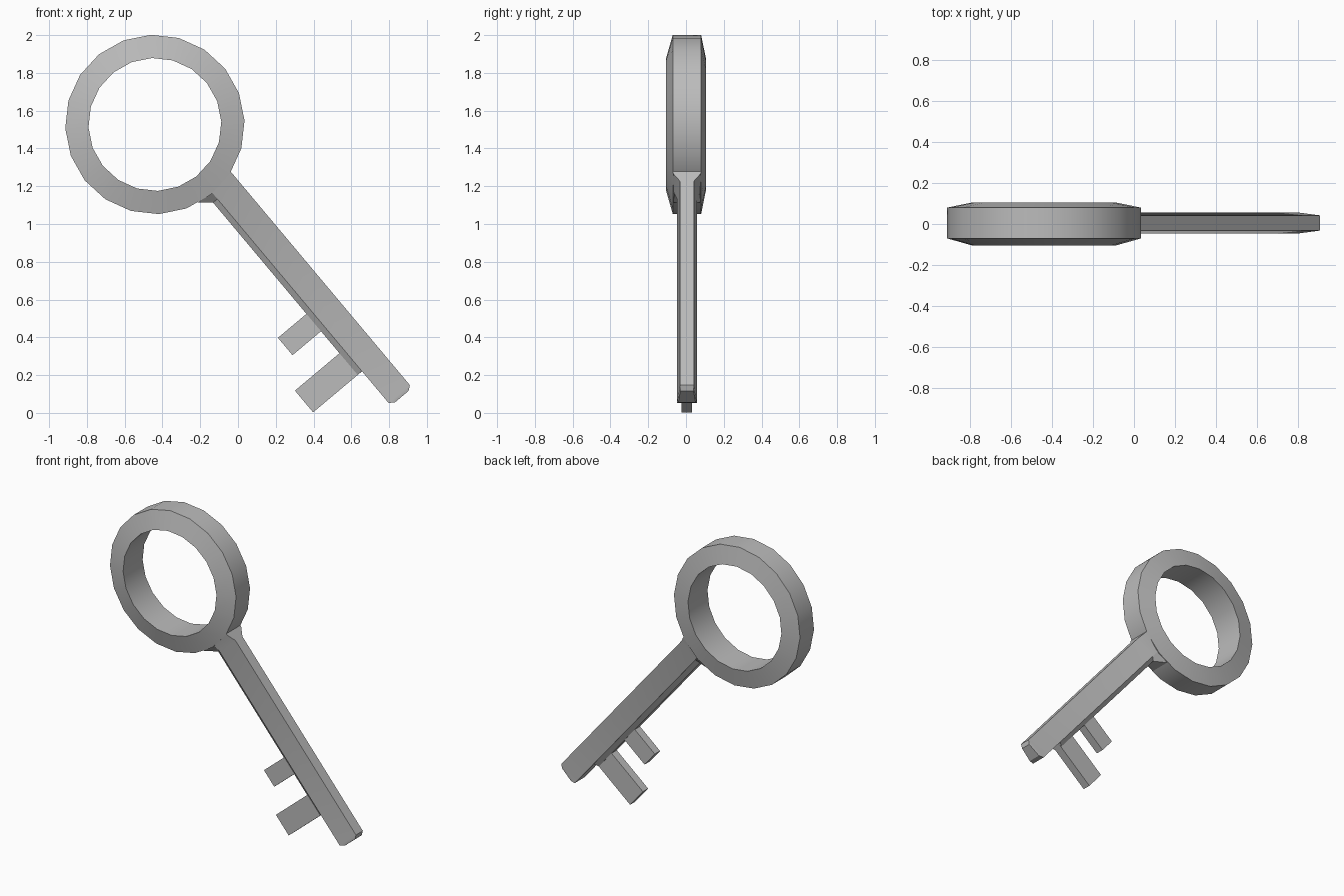
import bpy
import bmesh
from math import radians, cos, sin, tau

if "Cube" in bpy.data.objects:
    bpy.data.objects.remove(bpy.data.objects["Cube"], do_unlink=True)

GREY = (0.5, 0.5, 0.5, 1.0)
metal = bpy.data.materials.new("grey metal")
metal.use_nodes = True
metal.diffuse_color = GREY
metal.node_tree.nodes["Principled BSDF"].inputs["Base Color"].default_value = GREY

CX, CZ = -0.44, 1.527     # centre of the bow
TILT = radians(50)        # downward slope of the shaft
MID = 0.005               # depth of the shaft's middle plane


def place(s, t, y):
    """Point s along the shaft axis and t across it, measured from the bow centre."""
    return (CX + s * cos(TILT) + t * sin(TILT), y,
            CZ - s * sin(TILT) + t * cos(TILT))


def loft(name, rings, closed=False):
    """Skin a list of point rings; cap the ends unless the loft closes on itself."""
    bm = bmesh.new()
    loops = [[bm.verts.new(p) for p in ring] for ring in rings]
    n = len(loops[0])
    pairs = list(zip(loops, loops[1:]))
    if closed:
        pairs.append((loops[-1], loops[0]))
    else:
        bm.faces.new(loops[0])
        bm.faces.new(loops[-1])
    for a, b in pairs:
        for i in range(n):
            j = (i + 1) % n
            bm.faces.new((a[i], a[j], b[j], b[i]))
    bmesh.ops.recalc_face_normals(bm, faces=bm.faces)
    mesh = bpy.data.meshes.new(name)
    bm.to_mesh(mesh)
    bm.free()
    obj = bpy.data.objects.new(name, mesh)
    bpy.context.collection.objects.link(obj)
    mesh.materials.append(metal)
    bpy.ops.object.select_all(action="DESELECT")
    obj.select_set(True)
    bpy.context.view_layer.objects.active = obj
    bpy.ops.object.shade_smooth_by_angle(angle=radians(30))
    return obj


def bar(name, sections):
    """Loft of trapezoids: (s, top t, top half depth, bottom t, bottom half depth)."""
    loft(name, [[place(s, t1, MID + h1), place(s, t1, MID - h1),
                 place(s, t0, MID - h0), place(s, t0, MID + h0)]
                for s, t1, h1, t0, h0 in sections])


# Bow: twenty-sided ring, thicker at the hole than at the rim
SIDES = 20
profile = [(0.352, -0.105), (0.475, -0.07), (0.475, 0.08), (0.352, 0.105)]
bow = []
for k in range(SIDES):
    a = radians(92.5) + tau * k / SIDES
    bow.append([(CX + r * cos(a), y, CZ + r * sin(a)) for r, y in profile])
loft("bow", bow, closed=True)

# Shaft: flared at the bow, tapered in depth, with trimmed tip corners
bar("shaft", [
    (0.42, 0.147, 0.075, 0, 0.075),
    (0.46, 0.147, 0.075, 0, 0.075),
    (0.515, 0.147, 0.037, 0, 0.052),
    (1.925, 0.147, 0.037, 0, 0.052),
    (1.944, 0.122, 0.035, 0.028, 0.045),
])

# Rail: sloping lower edge of the shaft that carries the teeth
bar("lower_rail", [
    (0.42, 0.002, 0.074, -0.09, 0.07),
    (0.465, 0.002, 0.074, -0.09, 0.07),
    (0.515, 0.002, 0.051, -0.03, 0.029),
    (1.705, 0.002, 0.051, -0.03, 0.029),
])

# Teeth: two flat blocks of different length
for name, start, end, reach in (("short_tooth", 1.284, 1.404, -0.227),
                                ("long_tooth", 1.556, 1.706, -0.338)):
    bar(name, [(s, 0.02, 0.028, reach, 0.028) for s in (start, end)])
